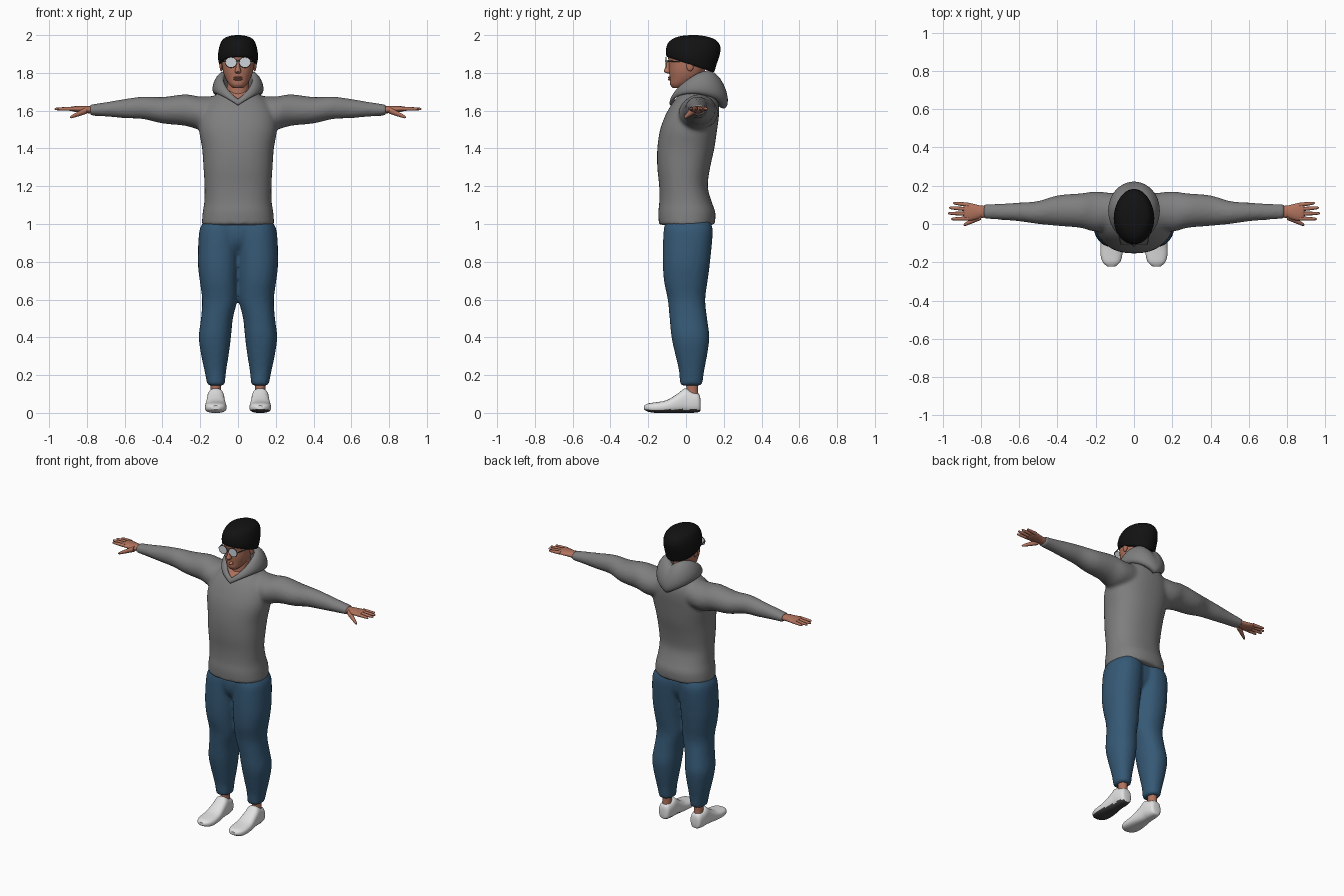
import bpy, bmesh
from math import sin, cos, pi, radians
from mathutils import Vector

if "Cube" in bpy.data.objects:
    bpy.data.objects.remove(bpy.data.objects["Cube"], do_unlink=True)


def material(name, *rgb):
    m = bpy.data.materials.new(name)
    m.use_nodes = True
    m.diffuse_color = (*rgb, 1)
    m.node_tree.nodes["Principled BSDF"].inputs["Base Color"].default_value = (*rgb, 1)
    return m


GREY = material("grey fleece", .21, .21, .21)
DENIM = material("blue denim", .036, .1, .18)
SKIN = material("skin", .44, .17, .11)
BLACK = material("black knit", .006, .006, .006)
WHITE = material("white leather", .75, .75, .75)
SOLE = material("dark rubber", .05, .05, .05)
LENS = material("silver lens", .62, .65, .68)
FRAME = material("frame metal", .08, .08, .08)


def smooth_rows(rows, steps):
    """Catmull-Rom interpolation between section rows."""
    r = [Vector(q) for q in rows]
    r = [r[0]] + r + [r[-1]]
    out = []
    for a, b, c, d in zip(r, r[1:], r[2:], r[3:]):
        for i in range(steps):
            t = i / steps
            out.append((b * 2 + (c - a) * t + (a * 2 - b * 5 + c * 4 - d) * t**2
                        + (b * 3 - a - c * 3 + d) * t**3) / 2)
    return out + [r[-1]]


def bridge(bm, rings, closed=False):
    n = len(rings[0])
    pairs = list(zip(rings, rings[1:])) + ([(rings[-1], rings[0])] if closed else [])
    for a, b in pairs:
        for i in range(n):
            bm.faces.new((a[i], a[(i + 1) % n], b[(i + 1) % n], b[i]))
    if not closed:
        bm.faces.new(rings[0])
        bm.faces.new(rings[-1])


def loft(bm, axis, rows, power=2, steps=3, sides=24):
    """Each row: position on axis, then min and max on the two other axes."""
    rings = []
    for p, a0, a1, b0, b1 in smooth_rows(rows, steps):
        ring = []
        for i in range(sides):
            c, s = cos(2 * pi * i / sides), sin(2 * pi * i / sides)
            c, s = [(abs(k) ** (2 / power)) * (1 if k > 0 else -1) for k in (c, s)]
            a = (a0 + a1) / 2 + c * (a1 - a0) / 2
            b = (b0 + b1) / 2 + s * (b1 - b0) / 2
            ring.append(bm.verts.new({"X": (p, a, b), "Y": (a, p, b), "Z": (a, b, p)}[axis]))
        rings.append(ring)
    bridge(bm, rings)


def wide(rows):
    """Expand (z, half width, front, back) to symmetric section rows."""
    return [(z, -w, w, f, b) for z, w, f, b in rows]


def rod(bm, axis, start, end, r0, r1):
    """Tapered rod with a rounded tip along the given axis."""
    k = "XYZ".index(axis)
    rows = []
    for t, f in ((0, 1), (.5, 1), (.9, .85), (1, .3)):
        p = Vector(start).lerp(Vector(end), t)
        r = (r0 + (r1 - r0) * t) * f
        a, b = [p[j] for j in range(3) if j != k]
        rows.append((p[k], a - r, a + r, b - r, b + r))
    loft(bm, axis, rows, sides=10, steps=2)


def mirror(bm):
    copy = bmesh.ops.duplicate(bm, geom=bm.verts[:] + bm.edges[:] + bm.faces[:])
    for v in copy["geom"]:
        if isinstance(v, bmesh.types.BMVert):
            v.co.x *= -1


def finish(bm, name, *mats, voxel=0):
    bmesh.ops.recalc_face_normals(bm, faces=bm.faces)
    me = bpy.data.meshes.new(name)
    bm.to_mesh(me)
    bm.free()
    ob = bpy.data.objects.new(name, me)
    bpy.context.collection.objects.link(ob)
    for m in mats:
        me.materials.append(m)
    bpy.ops.object.select_all(action="DESELECT")
    ob.select_set(True)
    bpy.context.view_layer.objects.active = ob
    if voxel:
        # Fuse overlapping volumes into one soft cloth surface
        rm = ob.modifiers.new("fuse", "REMESH")
        rm.mode, rm.voxel_size = "VOXEL", voxel
        sm = ob.modifiers.new("soften", "SMOOTH")
        sm.factor, sm.iterations = .5, 5
        for mod in ("fuse", "soften"):
            bpy.ops.object.modifier_apply(modifier=mod)
    bpy.ops.object.shade_smooth_by_angle(angle=radians(50))
    return ob


# Hoodie: sleeves mirrored, then body, fused
bm = bmesh.new()
loft(bm, "X", [(.1, -.02, .16, 1.51, 1.68), (.2, -.04, .17, 1.5, 1.675), (.28, -.02, .16, 1.52, 1.687),
               (.4, -.01, .15, 1.532, 1.672), (.5, 0, .12, 1.555, 1.675), (.6, .014, .112, 1.56, 1.662),
               (.7, .022, .106, 1.569, 1.645), (.785, .027, .104, 1.574, 1.632)])
mirror(bm)
loft(bm, "Z", wide([(.995, .192, -.143, .152), (1.06, .187, -.147, .156), (1.12, .178, -.141, .135),
                    (1.2, .177, -.142, .115), (1.3, .183, -.152, .128), (1.4, .19, -.152, .15),
                    (1.5, .207, -.137, .165), (1.58, .2, -.107, .175), (1.64, .17, -.072, .172),
                    (1.69, .11, -.03, .15), (1.715, .07, -.01, .12)]), power=2.3, sides=40)
hoodie = finish(bm, "hoodie", GREY, SKIN, voxel=.011)
# Bare skin inside the V neckline
for f in hoodie.data.polygons:
    c = f.center
    f.material_index = int(c.y < 0 and abs(c.x) < (c.z - 1.64) * 1.1)

# Hood: ring around the neck, thin at the front and a hanging bag at the back
bm = bmesh.new()
rings = []
for i in range(48):
    t = 2 * pi * i / 48
    s = (1 - cos(t)) / 2
    side = abs(sin(t))
    centre = Vector((.103 * sin(t), -.074 + .247 * s, 1.645 + .05 * s + .07 * side))
    out = Vector((sin(t), -cos(t), 0))
    up = (Vector((0, 0, 1)) - out * .3).normalized()
    high, thick = .018 + .07 * s, .012 + .03 * s
    rings.append([bm.verts.new(centre + out * thick * cos(a) + up * high * sin(a))
                  for a in [2 * pi * j / 16 for j in range(16)]])
bridge(bm, rings, closed=True)
finish(bm, "hood", GREY)

# Trousers: legs mirrored, pelvis added, fused
bm = bmesh.new()
loft(bm, "Z", [(1.04, -.01, .16, -.1, .12), (1, -.01, .19, -.112, .135), (.95, -.01, .207, -.12, .142),
               (.8, -.005, .213, -.123, .128), (.7, 0, .203, -.117, .115), (.6, .003, .19, -.097, .102),
               (.5, .027, .196, -.087, .112), (.4, .037, .208, -.077, .124), (.3, .05, .194, -.055, .111),
               (.22, .063, .177, -.037, .096), (.145, .07, .162, -.032, .086)], power=2.2)
mirror(bm)
loft(bm, "Z", wide([(1.04, .14, -.09, .1), (.98, .16, -.113, .12), (.9, .14, -.105, .11),
                    (.84, .07, -.06, .07)]))
finish(bm, "trousers", DENIM, voxel=.011)

# Ankles
bm = bmesh.new()
loft(bm, "Z", [(.07, .088, .148, -.002, .068), (.13, .09, .146, .002, .064), (.2, .085, .15, -.005, .07)])
mirror(bm)
finish(bm, "ankles", SKIN)

# Shoes with dark undersides
bm = bmesh.new()
loft(bm, "Y", [(y, .118 - w, .118 + w, low, top) for y, w, low, top in (
    (.077, .02, .015, .07), (.068, .036, .004, .1), (.03, .044, 0, .115), (-.005, .046, 0, .13),
    (-.04, .049, 0, .105), (-.1, .056, 0, .068), (-.16, .057, 0, .056), (-.2, .045, .006, .05),
    (-.222, .02, .018, .038))], power=2.6, sides=32)
mirror(bm)
shoes = finish(bm, "shoes", WHITE, SOLE)
for f in shoes.data.polygons:
    f.material_index = int(f.normal.z < -.5 and f.center.z < .03)

# Hands: palm, four fingers and a thumb
bm = bmesh.new()
loft(bm, "X", [(.76, .037, .093, 1.583, 1.623), (.81, .028, .098, 1.588, 1.625), (.85, .018, .108, 1.592, 1.624),
               (.882, .02, .109, 1.598, 1.622), (.89, .03, .1, 1.604, 1.616)])
for y0, x1, y1 in ((.1, .945, .11), (.077, .966, .085), (.053, .972, .056), (.029, .955, .026)):
    rod(bm, "X", (.865, y0, 1.61), (x1, y1, 1.609), .0115, .008)
rod(bm, "X", (.8, .04, 1.602), (.89, -.006, 1.564), .019, .009)
mirror(bm)
finish(bm, "hands", SKIN)

# Head with neck, nose, lips and ears
bm = bmesh.new()
loft(bm, "Z", wide([(1.62, .07, -.035, .1), (1.7, .06, -.03, .09), (1.8, .06, -.03, .09)]))
loft(bm, "Z", wide([(1.72, .026, -.07, -.02), (1.738, .046, -.084, .02), (1.77, .066, -.086, .075),
                    (1.81, .08, -.09, .1), (1.86, .086, -.092, .12), (1.9, .088, -.097, .12),
                    (1.94, .08, -.08, .11)]), power=2.2, sides=32)
loft(bm, "Z", wide([(1.797, .009, -.098, -.07), (1.807, .017, -.118, -.07), (1.83, .011, -.109, -.07),
                    (1.868, .009, -.098, -.07)]), sides=12)
for z in (1.765, 1.775):
    loft(bm, "Z", wide([(z - .006, .014, -.088, -.07), (z, .024, -.096, -.07), (z + .006, .014, -.09, -.07)]), sides=12)
for s in (-1, 1):
    ear = bmesh.ops.create_uvsphere(bm, u_segments=12, v_segments=8, radius=1)
    for v in ear["verts"]:
        v.co = Vector((s * .088, .022, 1.84)) + v.co * Vector((.01, 0, 0)).x * Vector((1, 1, 1)) \
            + Vector((0, v.co.y * .01, v.co.z * .022))
finish(bm, "head", SKIN)

# Beanie: brim slopes down toward the back, crown slouches
bm = bmesh.new()
loft(bm, "Z", wide([(1.852, .09, -.095, .14), (1.856, .1, -.104, .15), (1.89, .106, -.106, .163),
                    (1.925, .103, -.102, .178), (1.955, .095, -.09, .182), (1.98, .08, -.065, .16),
                    (1.994, .05, -.03, .11), (2, .012, .02, .06)]), sides=40)
for v in bm.verts:
    v.co.z -= .34 * v.co.y * (2 - v.co.z) / .15
finish(bm, "beanie", BLACK)

# Glasses: lenses, then rims, bridge and temples
bm = bmesh.new()
loft(bm, "Y", [(-.108, .008, .066, 1.83, 1.882), (-.104, .008, .066, 1.83, 1.882)], steps=1)
mirror(bm)
finish(bm, "lenses", LENS)
bm = bmesh.new()
rings = []
for i in range(24):
    t = 2 * pi * i / 24
    d = Vector((cos(t), 0, sin(t)))
    centre = Vector((.037 + .03 * cos(t), -.106, 1.856 + .027 * sin(t)))
    rings.append([bm.verts.new(centre + (d * cos(a) + Vector((0, sin(a), 0))) * .0025)
                  for a in [pi * j / 3 for j in range(6)]])
bridge(bm, rings, closed=True)
rod(bm, "Y", (.069, -.106, 1.862), (.093, .02, 1.86), .003, .003)
rod(bm, "X", (0, -.109, 1.862), (.01, -.106, 1.862), .003, .003)
mirror(bm)
finish(bm, "glasses_frame", FRAME)
